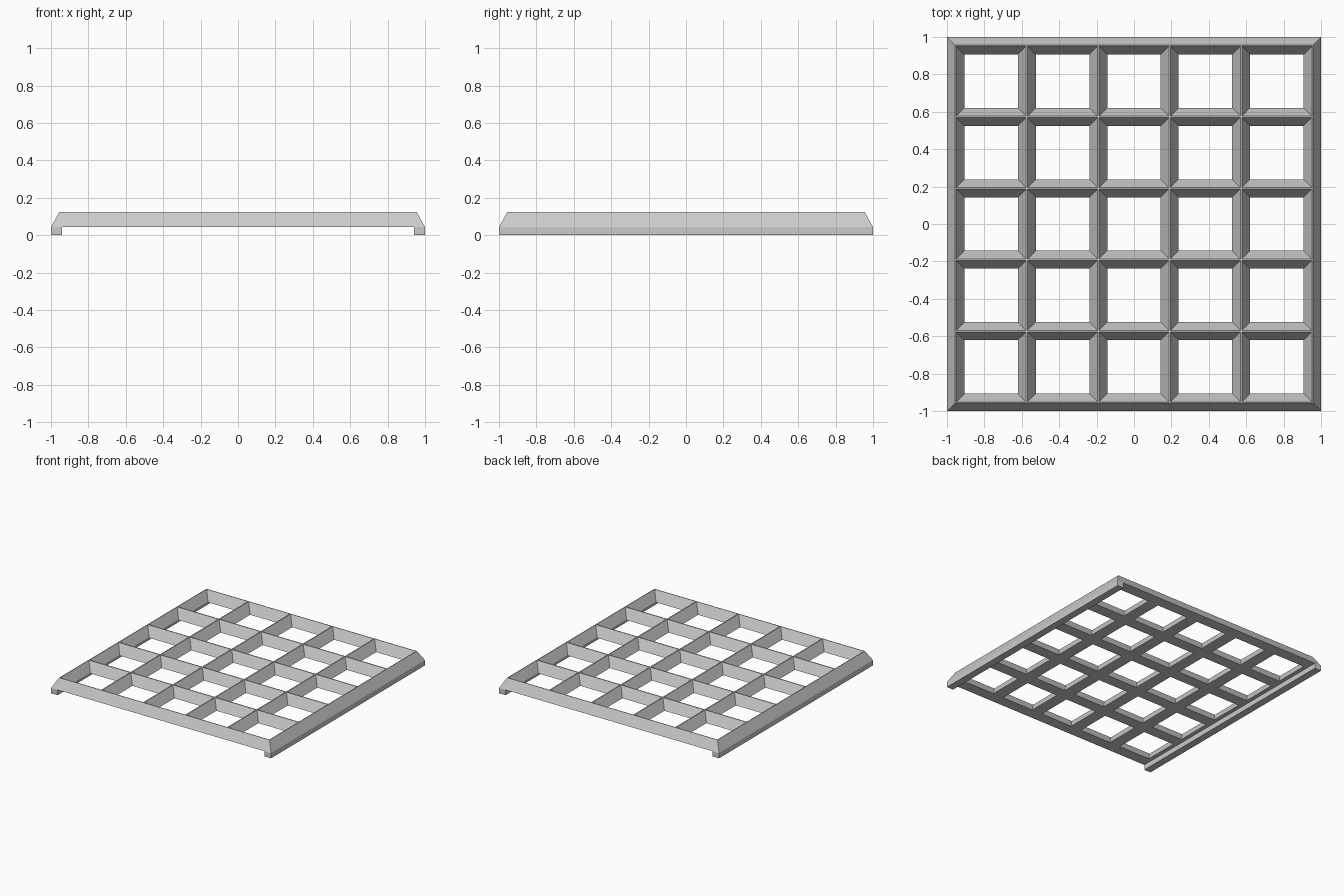
import bpy
import bmesh

cube = bpy.data.objects.get("Cube")
if cube:
    bpy.data.objects.remove(cube, do_unlink=True)

CELLS = 5
PITCH = 0.382
BASE_Z, TOP_Z = 0.043, 0.123

grey = bpy.data.materials.new("light grey plastic")
grey.use_nodes = True
colour = (0.6, 0.6, 0.6, 1)
grey.diffuse_color = colour
grey.node_tree.nodes["Principled BSDF"].inputs["Base Color"].default_value = colour


def add_object(name, bm):
    bmesh.ops.recalc_face_normals(bm, faces=bm.faces)
    mesh = bpy.data.meshes.new(name)
    bm.to_mesh(mesh)
    bm.free()
    mesh.materials.append(grey)
    obj = bpy.data.objects.new(name, mesh)
    bpy.context.collection.objects.link(obj)
    return obj


def grid_lines(outer, half_opening):
    """Positions of the frame edge and of both sides of every opening."""
    lines = [-outer]
    for i in range(CELLS):
        centre = (i - (CELLS - 1) / 2) * PITCH
        lines += [centre - half_opening, centre + half_opening]
    return lines + [outer]


def vertex_layer(bm, lines, z):
    return [[bm.verts.new((x, y, z)) for y in lines] for x in lines]


# Lattice with sloping outer sides and funnel-shaped square openings
bm = bmesh.new()
bottom = vertex_layer(bm, grid_lines(1.0, 0.143), BASE_Z)
top = vertex_layer(bm, grid_lines(0.956, 0.187), TOP_Z)
last = len(top) - 1


def wall_ring(corners):
    for (i, j), (k, l) in zip(corners, corners[1:] + corners[:1]):
        bm.faces.new((bottom[i][j], bottom[k][l], top[k][l], top[i][j]))


for i in range(last):
    for j in range(last):
        corners = [(i, j), (i + 1, j), (i + 1, j + 1), (i, j + 1)]
        if i % 2 and j % 2:
            wall_ring(corners)
        else:
            for layer in (bottom, top):
                bm.faces.new([layer[a][b] for a, b in corners])

# Outer slopes follow the grid points so the lattice stays watertight
rim = [(i, 0) for i in range(last)] + [(last, j) for j in range(last)]
rim += [(i, last) for i in range(last, 0, -1)] + [(0, j) for j in range(last, 0, -1)]
wall_ring(rim)
bmesh.ops.recalc_face_normals(bm, faces=bm.faces)
bmesh.ops.dissolve_limit(bm, angle_limit=0.01, verts=bm.verts, edges=bm.edges)
add_object("lattice_frame", bm)

# Foot rails along both sides
for name, side in (("left_rail", 1), ("right_rail", -1)):
    bm = bmesh.new()
    bmesh.ops.create_cube(bm, size=1)
    bmesh.ops.scale(bm, vec=(0.06, 2.0, BASE_Z), verts=bm.verts)
    bmesh.ops.translate(bm, vec=(side * 0.97, 0, BASE_Z / 2), verts=bm.verts)
    add_object(name, bm)
